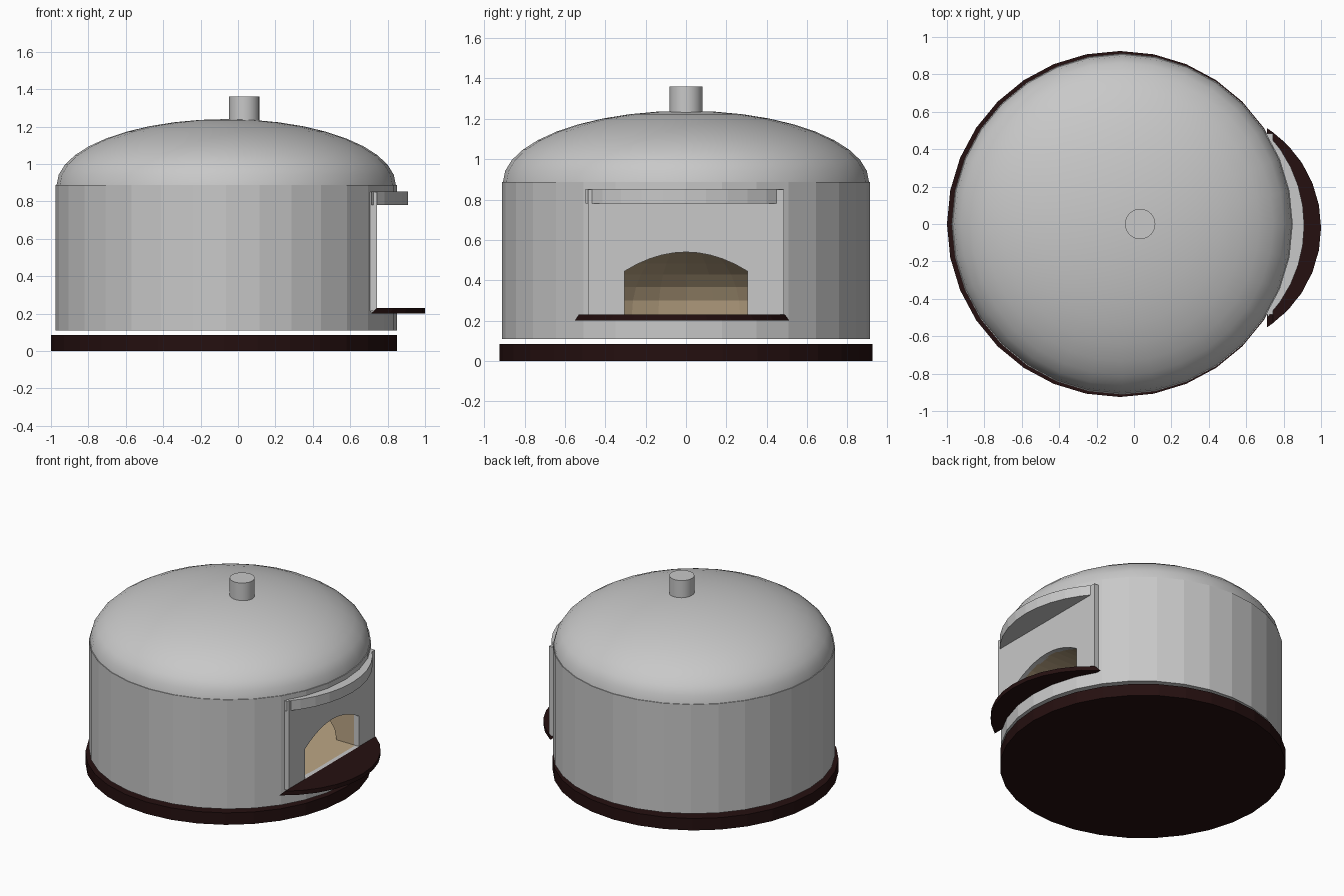
import bpy, bmesh, math
from math import sin, cos, pi
from mathutils import Vector

if "Cube" in bpy.data.objects:
    bpy.data.objects.remove(bpy.data.objects["Cube"])


def material(name, rgb):
    m = bpy.data.materials.new(name)
    m.diffuse_color = (*rgb, 1)
    m.use_nodes = True
    m.node_tree.nodes["Principled BSDF"].inputs["Base Color"].default_value = m.diffuse_color
    return m


GREY = material("light grey", (0.58, 0.58, 0.58))
BROWN = material("dark brown", (0.018, 0.005, 0.005))
TAN = material("fire brick tan", (0.50, 0.38, 0.235))


def finish(name, bm, mat):
    bmesh.ops.remove_doubles(bm, verts=bm.verts, dist=1e-5)
    bmesh.ops.recalc_face_normals(bm, faces=bm.faces)
    me = bpy.data.meshes.new(name)
    bm.to_mesh(me)
    bm.free()
    me.materials.append(mat)
    ob = bpy.data.objects.new(name, me)
    bpy.context.collection.objects.link(ob)
    return ob


def lathe(name, profile, cx, mat, n=32):
    """Spin (radius, z) points; both ends are closed."""
    bm = bmesh.new()
    rings = []
    for r, z in profile:
        if r < 1e-4:
            rings.append([bm.verts.new((cx, 0, z))] * n)
        else:
            rings.append([bm.verts.new((cx + r * cos(2 * pi * i / n), r * sin(2 * pi * i / n), z))
                          for i in range(n)])
    for a, b in zip(rings, rings[1:]):
        for i in range(n):
            j = (i + 1) % n
            bm.faces.new(list(dict.fromkeys((a[i], a[j], b[j], b[i]))))
    for ring in (rings[0], rings[-1]):
        if len(set(ring)) > 1:
            bm.faces.new(ring)
    return finish(name, bm, mat)


def loft(name, low, high, mat):
    """Solid between two matching outlines of 3D points."""
    bm = bmesh.new()
    a = [bm.verts.new(p) for p in low]
    b = [bm.verts.new(p) for p in high]
    bm.faces.new(a)
    bm.faces.new(b)
    for i in range(len(a)):
        j = (i + 1) % len(a)
        bm.faces.new((a[i], a[j], b[j], b[i]))
    return finish(name, bm, mat)


def box(name, x0, x1, y, z0, z1, mat):
    pts = [(x0, -y), (x1, -y), (x1, y), (x0, y)]
    return loft(name, [(*p, z0) for p in pts], [(*p, z1) for p in pts], mat)


def arc_plate(name, cx, cy, r, chord_low, chord_high, z0, z1, mat, n=10):
    """Circular segment plate, flat at the chord towards the wall."""
    def outline(chord, z):
        a = math.acos((chord - cx) / r)
        return [(cx + r * cos(a * (2 * i / n - 1)), cy + r * sin(a * (2 * i / n - 1)), z)
                for i in range(n + 1)]
    return loft(name, outline(chord_low, z0), outline(chord_high, z1), mat)


def subtract(ob, cutters):
    for c in cutters:
        m = ob.modifiers.new("cut", 'BOOLEAN')
        m.operation = 'DIFFERENCE'
        m.solver = 'EXACT'
        m.object = c
        m.material_mode = 'TRANSFER'
    dg = bpy.context.evaluated_depsgraph_get()
    me = bpy.data.meshes.new_from_object(ob.evaluated_get(dg))
    ob.modifiers.clear()
    ob.data = me


# Base disc and drum body
lathe("base", [(0.925, 0), (0.925, 0.085)], -0.075, BROWN)
body = lathe("body", [(0.912, 0.11), (0.912, 0.888)], -0.063, GREY)

# Domed roof and chimney
steps = 10
dome = lathe("dome_roof", [(0.907 * cos(pi / 2 * i / steps), 0.887 + 0.353 * sin(pi / 2 * i / steps))
                           for i in range(steps + 1)], -0.063, GREY)
chimney = lathe("chimney", [(0.081, 1.2), (0.081, 1.36)], 0.033, GREY)

# Flat front wall, curved lintel and curved shelf
wall = box("front_wall", 0.70, 0.742, 0.485, 0.215, 0.85, GREY)
arc_plate("lintel", 0.197, -0.008, 0.713, 0.715, 0.715, 0.78, 0.852, GREY)
arc_plate("shelf", 0.365, -0.02, 0.635, 0.712, 0.742, 0.20, 0.23, BROWN)

# Cutters: front recess, arched mouth, domed baking chamber
recess = box("recess_cutter", 0.712, 1.2, 0.6, 0.21, 0.851, GREY)
arch = [(-0.305, 0.23), (0.305, 0.23)] + [
    (0.305 - 0.061 * i, 0.445 + 0.095 * (1 - (1 - i / 5) ** 2)) for i in range(11)]
mouth = loft("mouth_cutter", [(0.2, y, z) for y, z in arch], [(0.9, y, z) for y, z in arch], TAN)
mouth_grey = loft("wall_mouth_cutter", [(0.6, y, z) for y, z in arch],
                  [(0.9, y, z) for y, z in arch], GREY)
chamber = lathe("chamber_cutter", [(0.7 * cos(pi / 16 * i), 0.23 + 0.36 * sin(pi / 16 * i))
                                   for i in range(9)], -0.063, TAN)
subtract(body, [recess, chamber, mouth])
subtract(wall, [mouth_grey])
for c in (recess, mouth, mouth_grey, chamber):
    bpy.data.objects.remove(c)

# Smooth shading on the round roof parts
for ob in (dome, chimney):
    bpy.ops.object.select_all(action='DESELECT')
    ob.select_set(True)
    bpy.context.view_layer.objects.active = ob
    bpy.ops.object.shade_smooth_by_angle(angle=math.radians(35))
